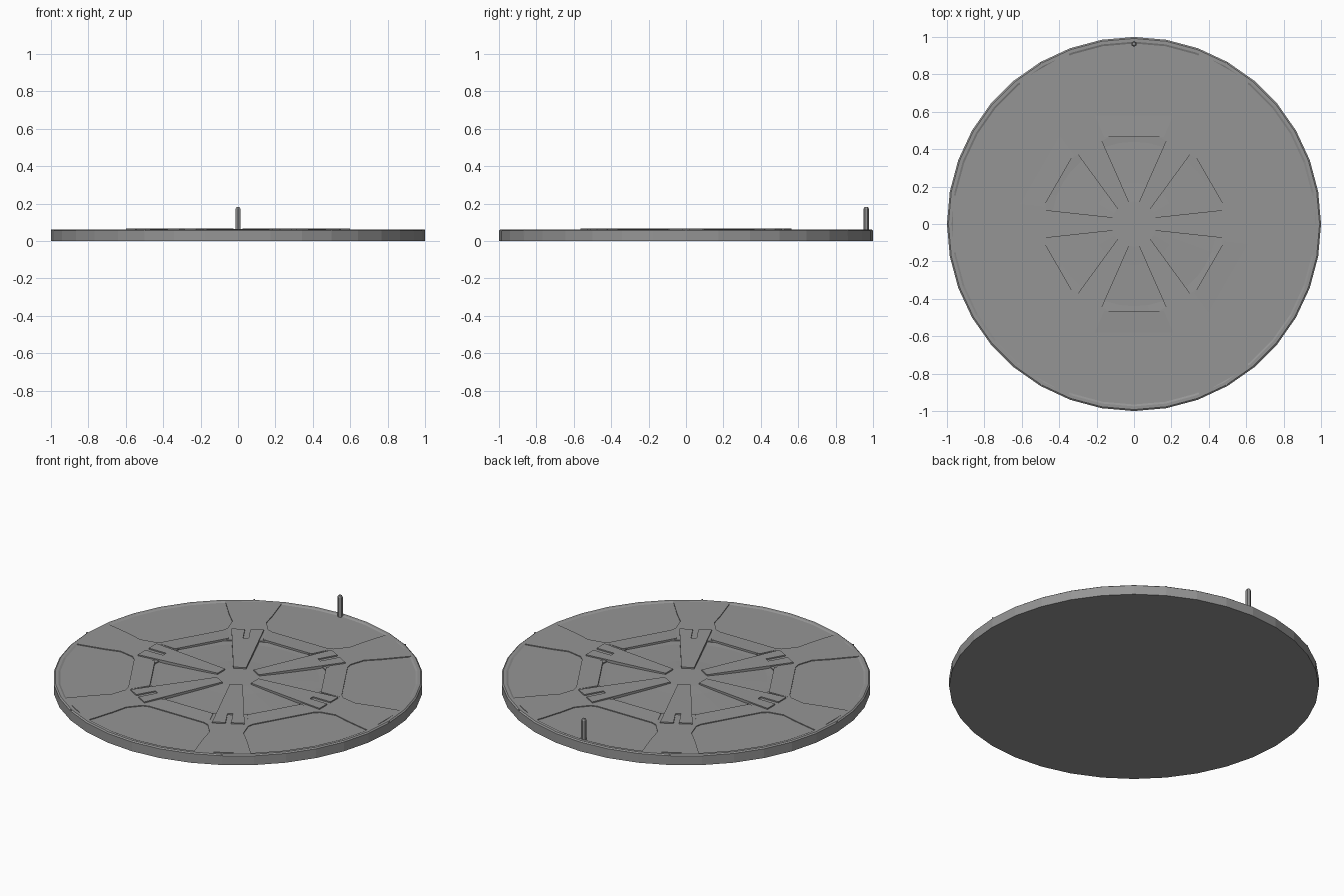
import bpy, bmesh, math
from mathutils import Matrix

if "Cube" in bpy.data.objects:
    bpy.data.objects.remove(bpy.data.objects["Cube"])

grey = bpy.data.materials.new("mid grey")
grey.diffuse_color = (0.3, 0.3, 0.3, 1)
grey.use_nodes = True
grey.node_tree.nodes["Principled BSDF"].inputs["Base Color"].default_value = grey.diffuse_color


def finish(name, bm):
    bmesh.ops.recalc_face_normals(bm, faces=bm.faces)
    me = bpy.data.meshes.new(name)
    bm.to_mesh(me)
    bm.free()
    me.materials.append(grey)
    ob = bpy.data.objects.new(name, me)
    bpy.context.collection.objects.link(ob)
    return ob


def lathe(name, profile, sides):
    """Closed (r, z) profile, starting and ending on the axis."""
    bm = bmesh.new()
    rings = []
    for r, z in profile:
        if r == 0:
            rings.append([bm.verts.new((0, 0, z))] * sides)
        else:
            rings.append([bm.verts.new((r * math.cos(math.tau * i / sides),
                                        r * math.sin(math.tau * i / sides), z)) for i in range(sides)])
    for a, b in zip(rings, rings[1:]):
        for i in range(sides):
            j = (i + 1) % sides
            bm.faces.new(list(dict.fromkeys((a[i], a[j], b[j], b[i]))))
    return finish(name, bm)


def radial_plates(name, outline, z0, z1, start, count=6):
    """Prism copies around the axis; each outline point is (radius, side, top offset)."""
    bm = bmesh.new()
    for k in range(count):
        turn = Matrix.Rotation(math.radians(start + 60 * k), 4, 'Z')
        low, top = [], []
        for x, y, dz in outline:
            for z, store in ((z0, low), (z1 + dz, top)):
                v = bm.verts.new((x, y, z))
                v.co = turn @ v.co
                store.append(v)
        bm.faces.new(low)
        bm.faces.new(top)
        n = len(low)
        for i in range(n):
            j = (i + 1) % n
            bm.faces.new((low[i], low[j], top[j], top[i]))
    return finish(name, bm)


def mirrored(half):
    return half + [(x, -y, dz) for x, y, dz in reversed(half) if y != 0]


# main disc: raised rim, recessed panel floor, shallow central dish
disc = lathe("disc_body", [(0, 0), (1, 0), (1, .055), (.992, .061), (.975, .061), (.965, .056),
                           (.52, .056), (.44, .052), (.22, .056), (.12, .06), (0, .06)], 36)

# arms dividing the six outer panels
radial_plates("panel_dividers", mirrored([(.47, .14, 0), (.585, .14, 0), (.62, .11, 0),
                                          (.71, .092, 0), (.80, .118, 0), (.968, .155, 0)]),
              .03, .061, 0)

# hexagonal band, sloping, between panels and dish
radial_plates("hexagon_band", [(.465, .16, .004), (.465, -.16, .004),
                               (.58, -.21, 0), (.58, .21, 0)], .03, .061, 30)

# tapered spokes with a slot in the outer end
radial_plates("spokes", mirrored([(.11, .035, 0), (.60, .088, 0), (.60, .015, 0), (.485, .015, 0)]),
              .03, .068, 0)

# thin marker plates on the rim edge
radial_plates("rim_markers", mirrored([(.985, .004, 0), (1.0, .004, 0)]), .03, .061, 0)

# upright pin with bevelled tip
pin = lathe("marker_pin", [(0, .05), (.015, .05), (.015, .172), (.009, .182), (0, .182)], 6)
pin.rotation_euler.z = math.radians(30)
pin.location.y = .963
